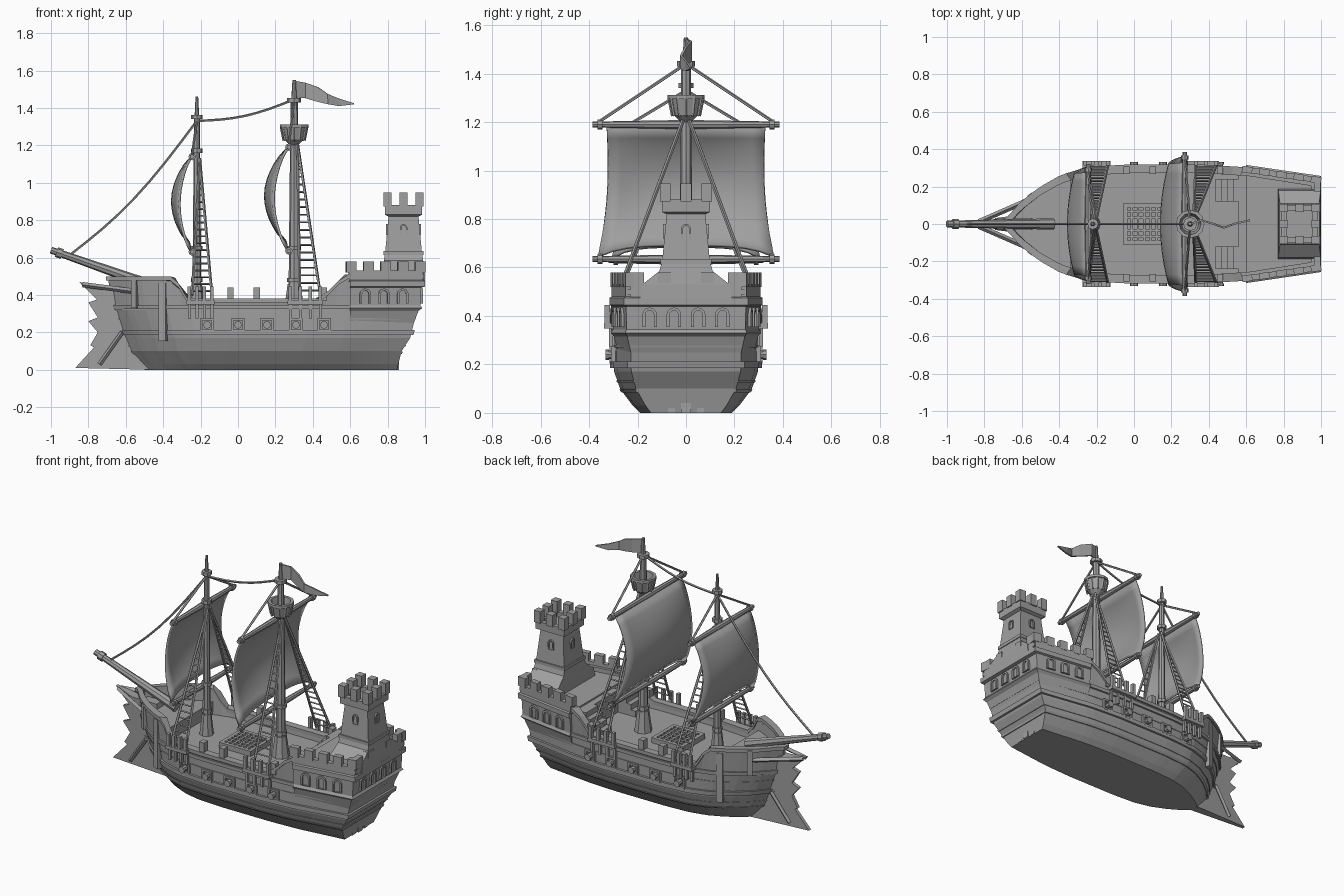
import bpy, bmesh, math
from mathutils import Vector, Matrix

if "Cube" in bpy.data.objects:
    bpy.data.objects.remove(bpy.data.objects["Cube"])

grey = bpy.data.materials.new("plain grey")
grey.use_nodes = True
grey.diffuse_color = (0.35, 0.35, 0.35, 1)
grey.node_tree.nodes["Principled BSDF"].inputs["Base Color"].default_value = (0.35, 0.35, 0.35, 1)


def finish(bm, name, thick=0, smooth=False):
    bmesh.ops.recalc_face_normals(bm, faces=bm.faces)
    me = bpy.data.meshes.new(name)
    bm.to_mesh(me)
    bm.free()
    me.materials.append(grey)
    ob = bpy.data.objects.new(name, me)
    bpy.context.collection.objects.link(ob)
    if thick:
        m = ob.modifiers.new("thickness", "SOLIDIFY")
        m.thickness, m.offset = thick, 0
    if smooth:
        bpy.ops.object.select_all(action='DESELECT')
        ob.select_set(True)
        bpy.context.view_layer.objects.active = ob
        bpy.ops.object.shade_smooth_by_angle(angle=math.radians(40))
    return ob


def box(bm, c, s, rz=0):
    mat = Matrix.Translation(c) @ Matrix.Rotation(rz, 4, 'Z') @ Matrix.Diagonal((*s, 1))
    bmesh.ops.create_cube(bm, size=1, matrix=mat)


def rod(bm, p, q, r1, r2=None, n=8):
    p, q = Vector(p), Vector(q)
    d = q - p
    mat = Matrix.Translation((p + q) / 2) @ d.to_track_quat('Z', 'Y').to_matrix().to_4x4()
    bmesh.ops.create_cone(bm, cap_ends=True, segments=n, radius1=r1,
                          radius2=r1 if r2 is None else r2, depth=d.length, matrix=mat)


def loft(bm, rings, caps=True, close=False):
    vs = [[bm.verts.new(p) for p in r] for r in rings]
    n = len(vs[0])
    pairs = list(zip(vs, vs[1:])) + ([(vs[-1], vs[0])] if close else [])
    for a, b in pairs:
        for i in range(n):
            j = (i + 1) % n
            bm.faces.new((a[i], a[j], b[j], b[i]))
    if caps:
        bm.faces.new(vs[0])
        bm.faces.new(vs[-1])


def lerp(table, x):
    for (a, fa), (b, fb) in zip(table, table[1:]):
        if x <= b:
            return fa + (fb - fa) * max(0, (x - a) / (b - a))
    return table[-1][1]


# Hull lines: plan shape, then bow, stern and half width by height
PLAN = [(0, .03), (.05, .34), (.11, .6), (.18, .82), (.26, .95), (.38, 1), (.64, 1), (.78, .95), (1, .76)]
BOW = [(0, -.5), (.1, -.58), (.2, -.62), (.33, -.67), (.5, -.7)]
STERN = [(0, .85), (.1, .875), (.17, .92), (.33, .96), (.5, .99)]
WIDE = [(0, .19), (.03, .22), (.1, .272), (.18, .3), (.33, .3), (.5, .305)]
SHEER = [(-.34, .49), (-.27, .37), (.44, .37), (.57, .5), (1, .5)]


def half(x, z):
    b, s = lerp(BOW, z), lerp(STERN, z)
    return lerp(WIDE, z) * lerp(PLAN, (x - b) / (s - b))


def outline(z, grow=0.0, steps=36, top=None):
    b, s = lerp(BOW, z) - grow, lerp(STERN, z) + grow
    xs = [b + (s - b) * (i / steps) ** 1.25 for i in range(steps + 1)]
    side = [(x, half(x, z) + grow, top(x) if top else z) for x in xs]
    return side + [(x, -y, h) for x, y, h in reversed(side)]


bm = bmesh.new()
loft(bm, [outline(z) for z in (0, .03, .1, .17, .2, .27, .33)])
finish(bm, "hull")

# Raised wales and plank edges around the hull
bm = bmesh.new()
for z, h, g in ((.085, .012, .006), (.125, .008, .004), (.185, .028, .014), (.27, .008, .004), (.325, .022, .012)):
    loft(bm, [outline(z, 0), outline(z, g), outline(z + h, g), outline(z + h, 0)], False)
finish(bm, "hull_wales")


def sheer(lift):
    return lambda x: lerp(SHEER, x) + lift


# Bulwark wall and capping rail follow the sheer
bm = bmesh.new()
loft(bm, [outline(.33, 0), outline(.45, .004, top=sheer(0)), outline(.45, -.025, top=sheer(0)), outline(.33, -.025)], False, True)
finish(bm, "bulwark")
bm = bmesh.new()
loft(bm, [outline(.45, g, top=sheer(l)) for g, l in ((.014, -.012), (.014, .01), (-.032, .01), (-.032, -.012))], False, True)
finish(bm, "capping_rail")

# Raised decks at bow and stern
for name, lo, hi, z in (("fore_deck", -.66, -.34, .41), ("quarter_deck", .56, .97, .47)):
    bm = bmesh.new()
    xs = [lo + (hi - lo) * i / 8 for i in range(9)]
    side = [(x, max(.01, half(x, .4) - .01)) for x in xs]
    ring = side + [(x, -y) for x, y in reversed(side)]
    loft(bm, [[(x, y, h) for x, y in ring] for h in (.32, z)])
    finish(bm, name)

# Serrated stem fin
bm = bmesh.new()
fin = [(-.46, 0), (-.87, .01), (-.77, .12), (-.79, .13), (-.75, .2), (-.8, .26), (-.75, .28),
       (-.8, .36), (-.755, .375), (-.85, .47), (-.72, .44), (-.55, .44)]
loft(bm, [[(x, y * (.35 if x < -.74 else 1), z) for x, z in fin] for y in (-.03, .03)])
for s in (-1, 1):
    rod(bm, (-.74, s * .02, .03), (-.62, s * .035, .2), .012, n=4)
    rod(bm, (-.83, s * .012, .455), (-.56, s * .13, .42), .014, n=4)
finish(bm, "stem_fin")

# Stern castle gallery with flared underside and cornice
bm = bmesh.new()
loft(bm, [[(.6, k * .295, z), (xs, k * .24, z), (xs, -k * .24, z), (.6, -k * .295, z)]
          for z, xs, k in ((.25, .94, .95), (.315, .965, 1.01), (.33, .985, 1.05), (.345, .975, 1.02),
                           (.44, .98, 1.03), (.445, 1, 1.07), (.475, 1, 1.07), (.48, .99, 1.04))])
finish(bm, "stern_castle")

# Parapet and merlons of the castle
bm = bmesh.new()
slope = math.atan2(.057, .39)
for s in (-1, 1):
    box(bm, (.79, s * .263, .5), (.4, .03, .06), -s * slope)
    for i in range(5):
        x = .605 + i * .092
        box(bm, (x, s * (.291 - (x - .6) * .146), .55), (.055, .034, .06), -s * slope)
    for y in (.09, .2):
        box(bm, (.98, s * y, .55), (.034, .055, .06))
box(bm, (.98, 0, .5), (.03, .46, .06))
finish(bm, "castle_parapet")


def arch(bm, c, right, w, h, d):
    c, right = Vector(c), Vector(right).normalized()
    out = right.cross(Vector((0, 0, 1)))
    def loop(k, off):
        pts = [(-k, -h / 2), (k, -h / 2)] + [(k * math.cos(a * math.pi / 6), h / 2 - w + k * math.sin(a * math.pi / 6)) for a in range(7)]
        return [c + right * u + Vector((0, 0, v)) + out * off for u, v in pts]
    loft(bm, [loop(w, 0), loop(w, d), loop(w * .6, d), loop(w * .6, 0)], False, True)


# Arched windows on gallery sides, transom and tower
bm = bmesh.new()
for s in (-1, 1):
    for x in (.68, .78, .88):
        y = 1.025 * (.295 - (x - .6) * .146)
        arch(bm, (x, s * y, .395), (-s, .146, 0), .03, .08, .012)
for y in (-.15, -.05, .05, .15):
    arch(bm, (.976, y, .395), (0, 1, 0), .03, .08, .012)
for c, r in (((.967, 0, .75), (0, 1, 0)), ((.803, 0, .75), (0, -1, 0)), ((.885, .083, .75), (-1, 0, 0)), ((.885, -.083, .75), (1, 0, 0))):
    arch(bm, c, r, .02, .06, .012)
finish(bm, "arched_windows")

# Square tower with flared foot and crenellated top
bm = bmesh.new()
def square(z, hx, hy):
    return [(.885 + a * hx, b * hy, z) for a, b in ((-1, -1), (1, -1), (1, 1), (-1, 1))]
loft(bm, [square(*r) for r in ((.47, .115, .19), (.53, .113, .18), (.585, .105, .11), (.62, .1, .1), (.63, .098, .098),
                               (.82, .08, .08), (.83, .1, .1), (.88, .1, .1), (.88, .07, .07), (.85, .07, .07))])
box(bm, (.885, 0, .625), (.212, .212, .02))
for i in range(3):
    for j in range(3):
        if (i, j) != (1, 1):
            box(bm, (.8 + i * .085, -.085 + j * .085, .91), (.044, .044, .075))
finish(bm, "tower")

# Rail blocks, bow posts, side channels and stern skeg
bm = bmesh.new()
for s in (-1, 1):
    for x in (-.04, .1, .46):
        box(bm, (x, s * .288, .405), (.034, .04, .07))
    box(bm, (-.4, s * (half(-.4, .3) + .005), .31), (.04, .03, .31), s * .35)
    box(bm, (-.55, s * (half(-.55, .4) + .005), .41), (.03, .03, .16), s * .6)
    for x, w in ((-.2, .15), (.36, .19)):
        box(bm, (x, s * .315, .36), (w, .045, .022))
        for k in range(4):
            px = x + (k / 3 - .5) * (w - .03)
            box(bm, (px, s * .325, .4), (.02, .022, .09))
            box(bm, (px, s * .31, .315), (.016, .016, .08))
    box(bm, (.82, s * .06, .05), (.07, .03, .1))
box(bm, (.83, 0, .07), (.06, .04, .14))
finish(bm, "rail_blocks_and_channels")

# Gun ports and cannons
bm = bmesh.new()
for s in (-1, 1):
    for x in (-.165, 0, .155, .31, .46):
        y = s * (half(x, .24) + .004)
        for k in (-1, 1):
            box(bm, (x + k * .03, y, .24), (.012, .022, .072))
            box(bm, (x, y, .24 + k * .03), (.072, .022, .012))
        rod(bm, (x, s * .27, .24), (x, s * .325, .24), .017, n=8)
        rod(bm, (x, s * .318, .24), (x, s * .332, .24), .021, n=8)
finish(bm, "cannons_and_ports")

# Cargo grating on main deck and stairs to quarter deck
bm = bmesh.new()
for i in range(7):
    o = -.1 + i / 30
    w = .022 if i in (0, 6) else .012
    box(bm, (.055 + o, 0, .345), (w, .22, .035))
    box(bm, (.055, o, .345), (.22, w, .035))
for s in (-1, 1):
    for i in range(4):
        box(bm, (.55 - i * .032, s * .18, .4 - i * .017), (.034, .12, .14 - i * .034))
finish(bm, "grating_and_stairs")

# Masts, bowsprit and yards
bm = bmesh.new()
for x, top, r in ((-.22, 1.46, .024), (.3, 1.55, .03)):
    rod(bm, (x, 0, .32), (x, 0, .46), r * 1.8, r * 1.15)
    rod(bm, (x, 0, .4), (x, 0, top - .12), r, r * .65)
    rod(bm, (x, 0, top - .15), (x, 0, top), r * .6, r * .3)
    for z in (.47, .64, top - .3, top - .12):
        rod(bm, (x, 0, z), (x, 0, z + .022), r * 1.25)
rod(bm, (-.43, 0, .44), (-1, 0, .64), .03, .018)
rod(bm, (-.97, 0, .629), (-.94, 0, .619), .027)
for x, z, w in ((.272, 1.19, .385), (.272, .635, .385), (-.245, 1.14, .32), (-.245, .63, .32)):
    for s in (-1, 1):
        rod(bm, (x, 0, z), (x, s * w, z), .019, .012)
        rod(bm, (x, s * (w - .04), z), (x, s * (w - .02), z), .02)
finish(bm, "masts_and_yards", smooth=True)

# Billowing sails
for name, x0, zt, zb, w, bulge in (("main_sail", .262, 1.18, .645, .345, .11), ("fore_sail", -.255, 1.13, .64, .29, .09)):
    bm = bmesh.new()
    n, m = 12, 12
    grid = []
    for j in range(m + 1):
        v = j / m
        row = []
        for i in range(n + 1):
            u = i / n * 2 - 1
            z = zt + (zb + .045 * (1 - u ** 4) - zt) * v
            y = u * w * (.95 + .1 * v - .06 * math.sin(math.pi * v))
            x = x0 - bulge * math.sin(math.pi * v) ** .8 * (1 - .35 * u * u) - .012 * v * (1 - u * u)
            row.append(bm.verts.new((x, y, z)))
        grid.append(row)
    for a, b in zip(grid, grid[1:]):
        for i in range(n):
            bm.faces.new((a[i], a[i + 1], b[i + 1], b[i]))
    finish(bm, name, .014, True)

# Crow's nest: open tub with staves
bm = bmesh.new()
def circle(r, z):
    return [(.3 + r * math.cos(a * math.pi / 6), r * math.sin(a * math.pi / 6), z) for a in range(12)]
loft(bm, [circle(*p) for p in ((.02, 1.2), (.052, 1.23), (.068, 1.295), (.076, 1.295), (.076, 1.312), (.058, 1.312), (.045, 1.24))])
for x, y, z in circle(.056, 1.225):
    rod(bm, (x, y, z), (.3 + (x - .3) * 1.27, y * 1.27, 1.3), .006, n=4)
finish(bm, "crows_nest")

# Waving forked flag
bm = bmesh.new()
flag = [(.3, 1.545, 1.455), (.36, 1.535, 1.452), (.43, 1.51, 1.432), (.48, 1.475, 1.42), (.54, 1.45, 1.41), (.62, 1.425, 1.42)]
rows = [[bm.verts.new((x, .02 * math.sin(i * 1.6), z)) for z in (a, b)] for i, (x, a, b) in enumerate(flag)]
for a, b in zip(rows, rows[1:]):
    bm.faces.new((a[0], a[1], b[1], b[0]))
finish(bm, "flag", .01)

# Shroud ladders
bm = bmesh.new()
for top, x1, x2 in (((-.205, 1.13), -.245, -.14), ((.318, 1.21), .33, .44)):
    for s in (-1, 1):
        peak = Vector((top[0], s * .012, top[1]))
        feet = [Vector((x, s * .315, .4)) for x in (x1, x2)]
        for f in feet:
            rod(bm, f, peak, .008, n=5)
        for i in range(17):
            t = .03 + i * .05
            rod(bm, feet[0].lerp(peak, t), feet[1].lerp(peak, t), .005, n=4)
finish(bm, "shroud_ladders")

# Stays between bowsprit, masts and yard ends
bm = bmesh.new()
def rope(p, q, sag):
    p, q = Vector(p), Vector(q)
    pts = [p.lerp(q, t / 8) - Vector((0, 0, sag * math.sin(math.pi * t / 8))) for t in range(9)]
    for a, b in zip(pts, pts[1:]):
        rod(bm, a, b, .007, n=5)
rope((-.89, 0, .62), (-.22, 0, 1.33), .06)
rope((-.22, 0, 1.33), (.3, 0, 1.445), .03)
for s in (-1, 1):
    rope((.3, 0, 1.44), (.272, s * .36, 1.2), 0)
    rope((-.22, 0, 1.33), (-.245, s * .3, 1.15), 0)
finish(bm, "stays")
